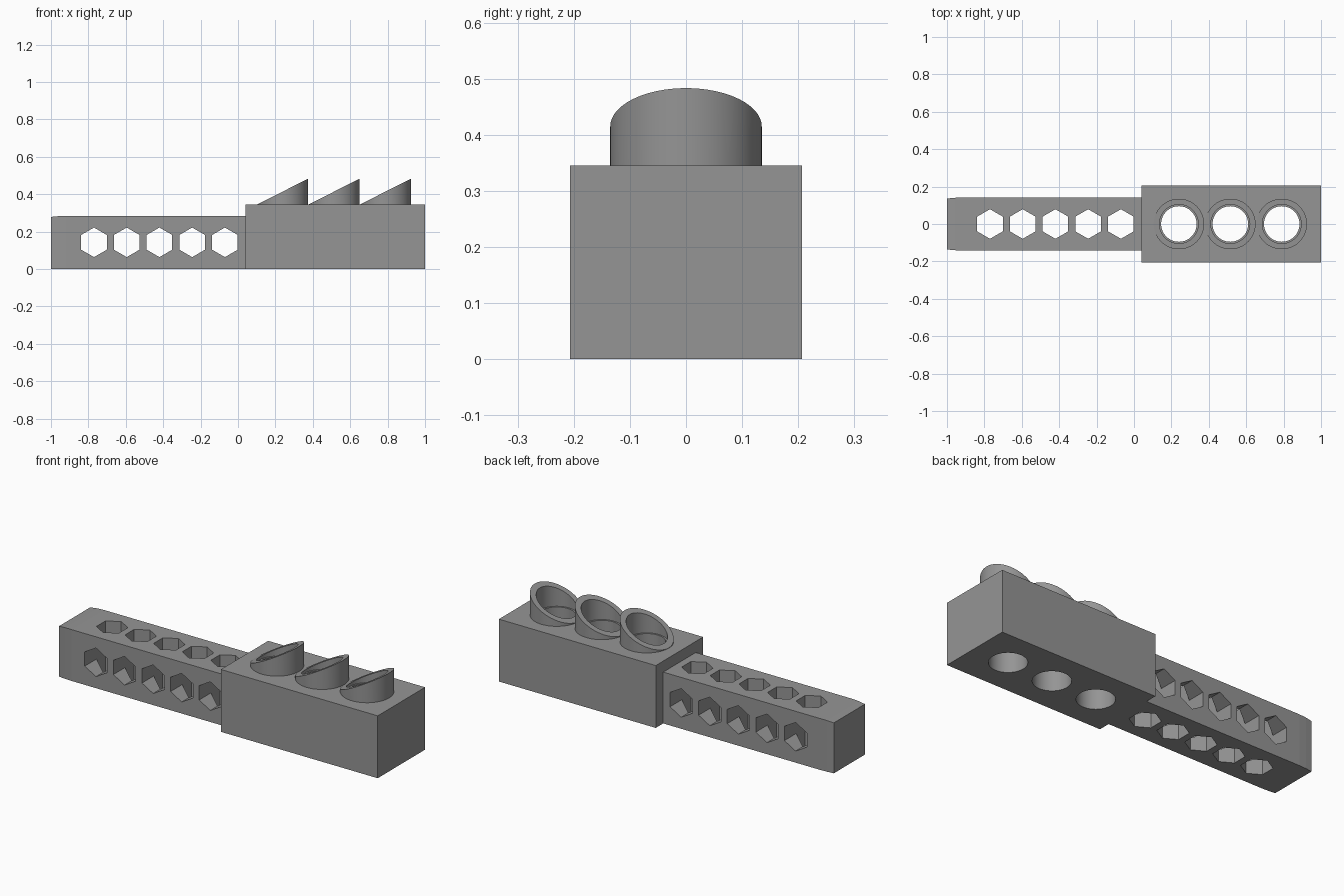
import bpy, bmesh, math
from mathutils import Matrix

if "Cube" in bpy.data.objects:
    bpy.data.objects.remove(bpy.data.objects["Cube"])

grey = bpy.data.materials.new("plain grey")
grey.diffuse_color = (0.3, 0.3, 0.3, 1)
grey.use_nodes = True
grey.node_tree.nodes["Principled BSDF"].inputs["Base Color"].default_value = grey.diffuse_color

HOLE_X = [-0.77 + 0.175 * i for i in range(5)]
CUP_X = [0.24 + 0.275 * i for i in range(3)]
BLOCK_TOP = 0.345
SEGS = 64


def make_object(name, bm):
    bmesh.ops.recalc_face_normals(bm, faces=bm.faces)
    mesh = bpy.data.meshes.new(name)
    bm.to_mesh(mesh)
    bm.free()
    mesh.materials.append(grey)
    obj = bpy.data.objects.new(name, mesh)
    bpy.context.collection.objects.link(obj)
    return obj


def loft(bm, rings, caps=True):
    """Join successive closed rings of points with quads."""
    rows = [[bm.verts.new(p) for p in ring] for ring in rings]
    for a, b in zip(rows, rows[1:]):
        for i in range(len(a)):
            j = (i + 1) % len(a)
            bm.faces.new((a[i], a[j], b[j], b[i]))
    if caps:
        bm.faces.new(rows[0])
        bm.faces.new(rows[-1])


def prisms(name, centres, radius, sides, turn):
    """A row of prisms used as one cutter."""
    bm = bmesh.new()
    for c in centres:
        bmesh.ops.create_cone(bm, cap_ends=True, segments=sides, radius1=radius,
                              radius2=radius, depth=1.2,
                              matrix=Matrix.Translation(c) @ turn)
    obj = make_object(name, bm)
    obj.hide_render = True
    return obj


def cut(obj, cutters):
    for c in cutters:
        mod = obj.modifiers.new("cut", 'BOOLEAN')
        mod.operation = 'DIFFERENCE'
        mod.solver = 'EXACT'
        mod.object = c
    deps = bpy.context.evaluated_depsgraph_get()
    mesh = bpy.data.meshes.new_from_object(obj.evaluated_get(deps))
    obj.modifiers.clear()
    obj.data = mesh
    for c in cutters:
        bpy.data.objects.remove(c)


def smooth(obj):
    bpy.ops.object.select_all(action='DESELECT')
    obj.select_set(True)
    bpy.context.view_layer.objects.active = obj
    bpy.ops.object.shade_smooth_by_angle(angle=math.radians(30))


# Bar with a slightly drawn-in free end
bm = bmesh.new()
loft(bm, [[(x, -w, 0), (x, w, 0), (x, w, h), (x, -w, h)]
          for x, w, h in ((-1, 0.136, 0.279), (-0.96, 0.140, 0.283),
                          (-0.92, 0.142, 0.284), (0.04, 0.142, 0.284))])
bar = make_object("bar", bm)

# Hexagonal holes through the bar, crosswise and upright, points along z and y
upright = Matrix.Identity(4)
crosswise = Matrix.Rotation(math.pi / 2, 4, 'X')
cut(bar, [prisms("upright_cutter", [(x, 0, 0.14) for x in HOLE_X], 0.079, 6, upright),
          prisms("crosswise_cutter", [(x, 0, 0.143) for x in HOLE_X], 0.079, 6, crosswise)])

# Head block with three round bores
bm = bmesh.new()
loft(bm, [[(x, -0.207, 0), (x, 0.207, 0), (x, 0.207, BLOCK_TOP), (x, -0.207, BLOCK_TOP)]
          for x in (0.04, 1)])
block = make_object("head_block", bm)
cut(block, [prisms("bore_cutter", [(x, 0, 0.2) for x in CUP_X], 0.095, SEGS, upright)])
smooth(block)


# Slant-cut collars around the bores
def circle(cx, r, slanted):
    pts = []
    for i in range(SEGS):
        a = 2 * math.pi * i / SEGS
        dx = r * math.cos(a)
        z = 0.415 + 0.505 * dx if slanted else BLOCK_TOP
        pts.append((cx + dx, r * math.sin(a), z))
    return pts


for n, cx in enumerate(CUP_X):
    bm = bmesh.new()
    loft(bm, [circle(cx, 0.135, False), circle(cx, 0.135, True),
              circle(cx, 0.104, True), circle(cx, 0.104, False)], caps=False)
    smooth(make_object(f"collar_{n + 1}", bm))
